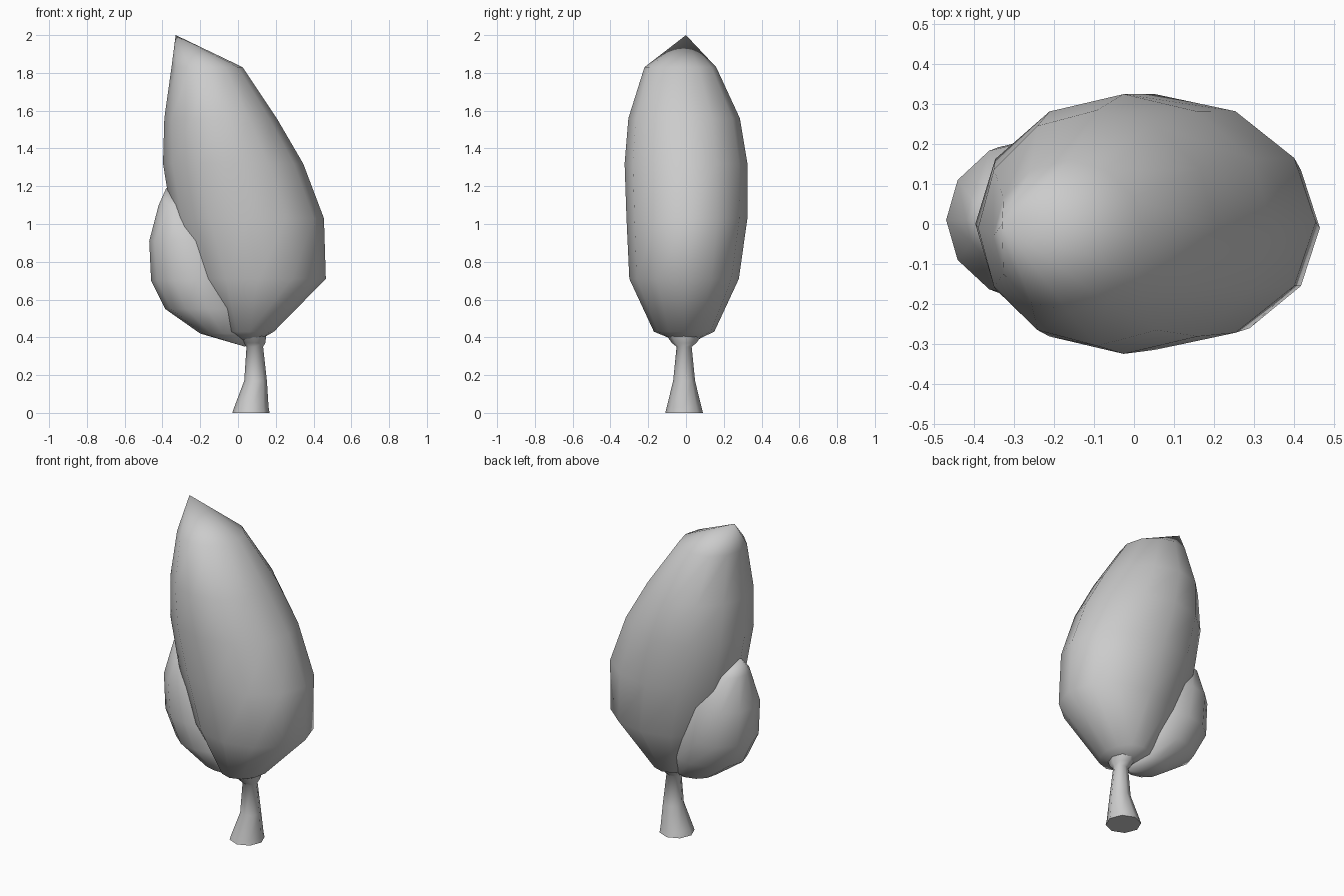
import bpy, bmesh, math

cube = bpy.data.objects.get("Cube")
if cube:
    bpy.data.objects.remove(cube)

GREY = (0.6, 0.6, 0.6, 1)
mat = bpy.data.materials.new("plain grey")
mat.use_nodes = True
mat.diffuse_color = GREY
mat.node_tree.nodes["Principled BSDF"].inputs["Base Color"].default_value = GREY


def loft(name, rings, sides, bottom=None, top=None, angle=180):
    """Join rings (z, left x, right x, centre y, half depth); ends close on a point or flat."""
    bm = bmesh.new()
    loops = []
    for z, left, right, cy, depth in rings:
        cx, rx = (left + right) / 2, (right - left) / 2
        turns = [2 * math.pi * i / sides for i in range(sides)]
        loops.append([bm.verts.new((cx + rx * math.cos(t), cy + depth * math.sin(t), z))
                      for t in turns])
    for low, high in zip(loops, loops[1:]):
        for i in range(sides):
            j = (i + 1) % sides
            bm.faces.new((low[i], low[j], high[j], high[i]))
    for loop, point in ((loops[0], bottom), (loops[-1], top)):
        if point:
            tip = bm.verts.new(point)
            for i in range(sides):
                bm.faces.new((loop[i], loop[(i + 1) % sides], tip))
        else:
            bm.faces.new(loop)
    bmesh.ops.recalc_face_normals(bm, faces=bm.faces)
    mesh = bpy.data.meshes.new(name)
    bm.to_mesh(mesh)
    bm.free()
    obj = bpy.data.objects.new(name, mesh)
    bpy.context.collection.objects.link(obj)
    mesh.materials.append(mat)
    bpy.ops.object.select_all(action='DESELECT')
    obj.select_set(True)
    bpy.context.view_layer.objects.active = obj
    bpy.ops.object.shade_smooth_by_angle(angle=math.radians(angle))
    return obj


# Tall leaning crown with a pointed tip
loft("main_crown", [
    (0.43, -0.07, 0.19, -0.01, 0.16),
    (0.71, -0.24, 0.465, -0.01, 0.29),
    (1.03, -0.35, 0.455, 0.005, 0.32),
    (1.32, -0.397, 0.345, 0, 0.325),
    (1.56, -0.39, 0.205, -0.01, 0.295),
    (1.83, -0.352, 0.025, -0.03, 0.19),
], 12, bottom=(0.07, 0, 0.36), top=(-0.33, 0, 2.0))

# Small side crown tucked into the right of the main one
loft("side_crown", [
    (0.42, -0.20, 0.04, 0, 0.12),
    (0.55, -0.385, 0.06, 0, 0.19),
    (0.70, -0.46, 0.02, 0.01, 0.21),
    (0.91, -0.47, -0.04, 0.01, 0.2),
    (1.10, -0.42, -0.22, 0.01, 0.11),
], 12, bottom=(0.04, 0, 0.35), top=(-0.38, 0.01, 1.19))

# Trunk flared at the foot and where it meets the crown
loft("trunk", [
    (0, -0.03, 0.167, -0.01, 0.1),
    (0.03, -0.02, 0.162, -0.01, 0.092),
    (0.17, 0.033, 0.153, -0.01, 0.058),
    (0.35, 0.045, 0.133, -0.01, 0.04),
    (0.37, 0.03, 0.145, -0.01, 0.065),
    (0.42, 0.0, 0.15, -0.01, 0.1),
], 8, angle=60)
